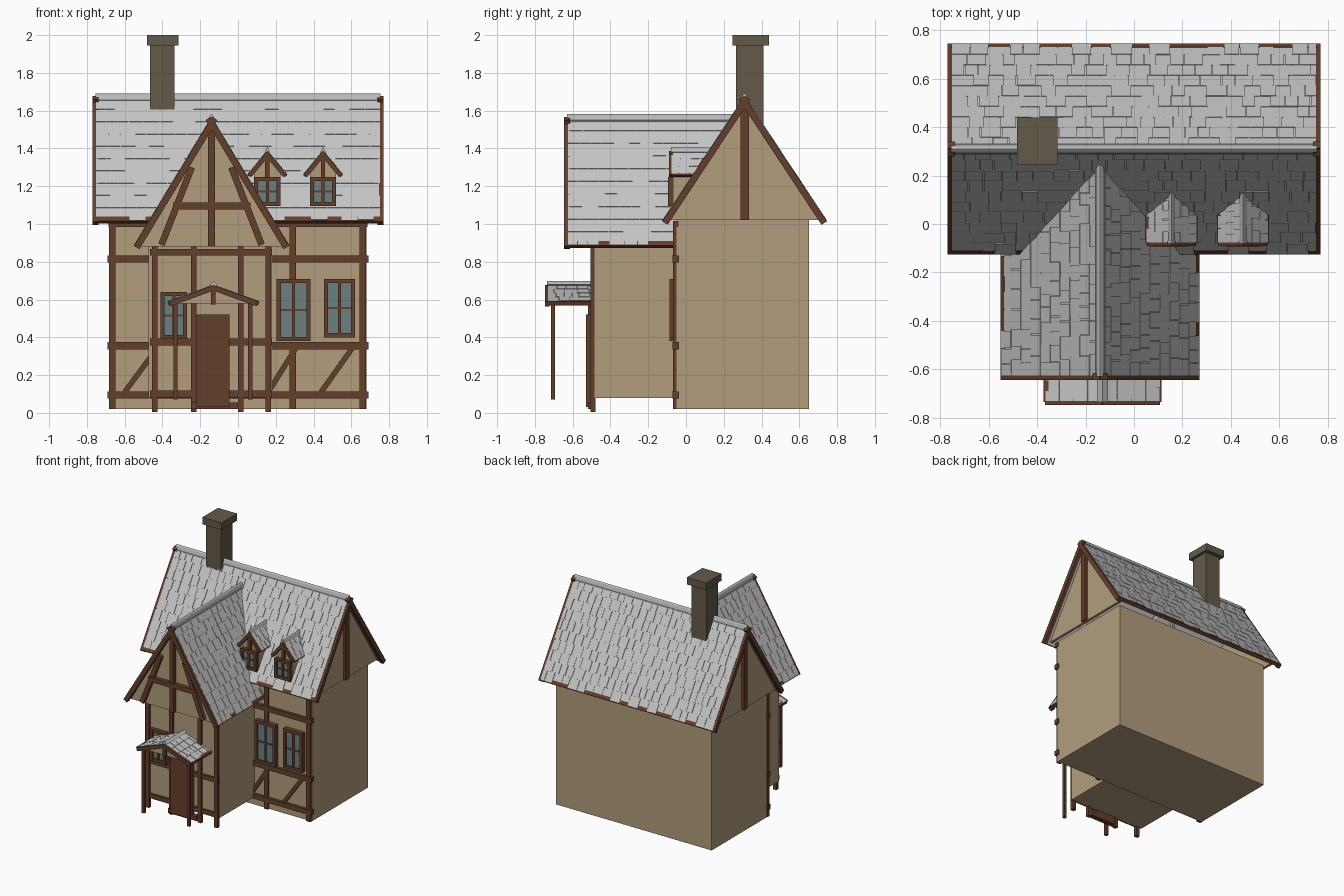
import bpy, bmesh, math, random
from mathutils import Vector

if "Cube" in bpy.data.objects:
    bpy.data.objects.remove(bpy.data.objects["Cube"])

random.seed(4)


def material(name, r, g, b):
    m = bpy.data.materials.new(name)
    lin = [((c / 255 + 0.055) / 1.055) ** 2.4 for c in (r, g, b)]
    m.diffuse_color = (*lin, 1)
    m.use_nodes = True
    m.node_tree.nodes["Principled BSDF"].inputs["Base Color"].default_value = m.diffuse_color
    return m


PLASTER = material("tan plaster", 178, 157, 125)
TIMBER = material("brown timber", 100, 62, 44)
SLATE = material("grey slate", 196, 196, 196)
RIDGE = material("ridge grey", 184, 186, 187)
STONE = material("chimney stone", 100, 90, 74)
GLASS = material("window glass", 108, 126, 128)


def make(name, bm, mat):
    bmesh.ops.recalc_face_normals(bm, faces=bm.faces)
    me = bpy.data.meshes.new(name)
    bm.to_mesh(me)
    bm.free()
    me.materials.append(mat)
    ob = bpy.data.objects.new(name, me)
    bpy.context.collection.objects.link(ob)
    return ob


def add_prism(bm, pts, offset):
    """Add a solid: polygon pts swept by offset."""
    a = [bm.verts.new(p) for p in pts]
    b = [bm.verts.new(Vector(p) + Vector(offset)) for p in pts]
    n = len(a)
    bm.faces.new(a)
    bm.faces.new(b[::-1])
    for i in range(n):
        bm.faces.new((a[i], b[i], b[(i + 1) % n], a[(i + 1) % n]))


def prism(name, pts, offset, mat):
    bm = bmesh.new()
    add_prism(bm, pts, offset)
    return make(name, bm, mat)


def box(name, x0, x1, y0, y1, z0, z1, mat):
    return prism(name, [(x0, y0, z0), (x1, y0, z0), (x1, y1, z0), (x0, y1, z0)],
                 (0, 0, z1 - z0), mat)


def beam(name, p, q, width, depth, normal, mat=TIMBER):
    """Straight timber from p to q; depth runs along normal."""
    p, q, n = Vector(p), Vector(q), Vector(normal).normalized()
    s = (q - p).cross(n).normalized() * width / 2
    d = n * depth / 2
    return prism(name, [p - s - d, p + s - d, p + s + d, p - s + d], q - p, mat)


def gable_roof(name, to_world, half, eave, apex, v0, back_eave, back_ridge,
               thick, rows, tile, board, both_ends=False):
    """Roof with ridge along v; u is across. to_world maps (u, v, z)."""
    W = lambda u, v, z: Vector(to_world(u, v, z))
    slope = math.hypot(half, apex - eave)
    nu, nz = (apex - eave) / slope, half / slope
    slabs, tiles = bmesh.new(), bmesh.new()
    for s in (-1, 1):
        up = W(s * nu, 0, nz) - W(0, 0, 0)

        def P(t, v):
            return W(s * half * (1 - t), v, eave + (apex - eave) * t)
        add_prism(slabs, [P(0, v0), P(0, back_eave), P(1, back_ridge), P(1, v0)], -up * thick)
        # overlapping courses of slates
        for r in range(rows):
            t0, t1 = r / rows, (r + 0.97) / rows
            end = back_eave + (back_ridge - back_eave) * t0
            v = v0 + 0.004
            while v < end - 0.01:
                w = min(tile * random.uniform(0.7, 1.3), end - v)
                add_prism(tiles, [P(t0, v), P(t0, v + w - 0.003), P(t1, v + w - 0.003), P(t1, v)],
                          up * random.uniform(0.002, 0.005))
                v += w
        # bargeboards and eave board
        a = W(0, 1, 0) - W(0, 0, 0)
        for v in ([v0, back_ridge] if both_ends else [v0]):
            beam(name + "_bargeboard", P(-0.01, v) - up * board * 0.45,
                 P(1.01, v) - up * board * 0.45, board, board * 0.9, a)
        beam(name + "_eave_board", P(0.01, v0) - up * board * 0.3,
             P(0.01, back_eave) - up * board * 0.3, board * 0.8, board * 0.8, up)
    make(name + "_slabs", slabs, SLATE)
    make(name + "_slates", tiles, SLATE)
    # ridge cap with an angled underside
    k = min(0.022, half * 0.14)
    m = k * (apex - eave) / half
    prism(name + "_ridge_cap",
          [W(-k, v0, apex - m + 0.012), W(-k * 0.45, v0, apex + 0.014), W(0, v0, apex + 0.022),
           W(k * 0.45, v0, apex + 0.014), W(k, v0, apex - m + 0.012), W(0, v0, apex - 0.01)],
          W(0, back_ridge, 0) - W(0, v0, 0), RIDGE)


def window(name, x0, x1, z0, z1, y, bars_z=1):
    """Framed window facing -y with glazing bars; y is the wall plane."""
    f = 0.022
    box(name + "_glass", x0 + f / 2, x1 - f / 2, y - 0.014, y + 0.01, z0 + f / 2, z1 - f / 2, GLASS)
    for x in (x0 + f / 2, x1 - f / 2):
        box(name + "_jamb", x - f / 2, x + f / 2, y - 0.028, y + 0.01, z0, z1, TIMBER)
    for z in (z0 + f / 2, z1 - f / 2):
        box(name + "_rail", x0, x1, y - 0.026, y + 0.01, z - f / 2, z + f / 2, TIMBER)
    cx = (x0 + x1) / 2
    box(name + "_mullion", cx - 0.008, cx + 0.008, y - 0.022, y, z0, z1, TIMBER)
    for i in range(bars_z):
        z = z0 + (z1 - z0) * (i + 1) / (bars_z + 1)
        box(name + "_bar", x0, x1, y - 0.02, y, z - 0.006, z + 0.006, TIMBER)


FRONT, SIDE = (0, 1, 0), (1, 0, 0)

# walls
box("main_walls", -0.68, 0.68, -0.05, 0.65, 0.02, 1.02, PLASTER)
box("wing_walls", -0.475, 0.18, -0.485, -0.04, 0.08, 0.88, PLASTER)

# main roof and its two gables
gable_roof("main_roof", lambda u, v, z: (v, u + 0.31, z), 0.43, 1.02, 1.67,
           -0.755, 0.755, 0.755, 0.025, 10, 0.07, 0.034, True)
for s in (-1, 1):
    prism("main_gable", [(s * 0.70, -0.085, 1.02), (s * 0.70, 0.705, 1.02), (s * 0.70, 0.31, 1.645)],
          (s * 0.02, 0, 0), PLASTER)
    beam("gable_king_post", (s * 0.725, 0.31, 1.02), (s * 0.725, 0.31, 1.63), 0.045, 0.03, SIDE)

# wing roof, gable and gable timbers
CX = -0.14
gable_roof("wing_roof", lambda u, v, z: (u + CX, v, z), 0.405, 0.89, 1.56,
           -0.63, -0.05, 0.25, 0.025, 10, 0.07, 0.034)
prism("wing_gable", [(CX - 0.375, -0.60, 0.88), (CX + 0.375, -0.60, 0.88), (CX, -0.60, 1.53)],
      (0, 0.02, 0), PLASTER)
beam("wing_king_post", (CX, -0.61, 0.88), (CX, -0.61, 1.53), 0.035, 0.035, FRONT)
beam("wing_collar", (CX - 0.205, -0.612, 1.095), (CX + 0.205, -0.612, 1.095), 0.036, 0.04, FRONT)
for s in (-1, 1):
    beam("wing_brace", (CX + s * 0.265, -0.61, 0.89), (CX + s * 0.105, -0.61, 1.30), 0.035, 0.035, FRONT)

# main front timbers
for x, z0, z1 in ((-0.665, 0.02, 1.0), (0.66, 0.02, 1.0), (0.29, 0.02, 0.35), (0.29, 0.70, 1.0)):
    beam("main_post", (x, -0.055, z0), (x, -0.055, z1), 0.035, 0.025, FRONT)
for z in (0.095, 0.355, 0.815):
    beam("main_rail", (-0.69, -0.054, z), (0.69, -0.054, z), 0.038, 0.036, FRONT)
beam("wall_plate", (-0.685, -0.055, 1.0), (0.685, -0.055, 1.0), 0.03, 0.03, FRONT)
for xa, za, xb, zb in ((-0.60, 0.11, -0.43, 0.34), (0.16, 0.11, 0.31, 0.35), (0.44, 0.11, 0.61, 0.35)):
    beam("main_brace", (xa, -0.055, za), (xb, -0.055, zb), 0.028, 0.022, FRONT)

# wing front timbers
for x in (-0.44, -0.235, 0.015, 0.16):
    beam("wing_post", (x, -0.492, 0.005), (x, -0.492, 0.88), 0.03, 0.028, FRONT)
for z in (0.10, 0.375, 0.85):
    beam("wing_rail", (-0.465, -0.49, z), (0.18, -0.49, z), 0.036, 0.022, FRONT)

# windows and door
window("main_window_left", 0.205, 0.385, 0.38, 0.71, -0.06)
window("main_window_right", 0.455, 0.62, 0.40, 0.71, -0.06)
window("wing_window", -0.41, -0.27, 0.39, 0.64, -0.49)
box("door", -0.22, -0.045, -0.53, -0.48, 0.03, 0.52, TIMBER)
box("doorstep", -0.25, 0.0, -0.52, -0.48, 0.02, 0.055, TIMBER)

# porch
PX = -0.13
gable_roof("porch_roof", lambda u, v, z: (u + PX, v, z), 0.235, 0.59, 0.675,
           -0.735, -0.485, -0.485, 0.015, 4, 0.05, 0.028)
prism("porch_gable", [(PX - 0.20, -0.72, 0.58), (PX + 0.20, -0.72, 0.58), (PX, -0.72, 0.655)],
      (0, 0.01, 0), PLASTER)
beam("porch_king_post", (PX, -0.73, 0.575), (PX, -0.73, 0.66), 0.024, 0.024, FRONT)
for x in (-0.33, 0.065):
    beam("porch_post", (x, -0.705, 0.07), (x, -0.705, 0.60), 0.022, 0.022, FRONT)

# dormers
for i, dx in enumerate((0.155, 0.45)):
    n = "dormer_%d" % (i + 1)
    prism(n + "_walls", [(dx - 0.07, -0.065, 1.09), (dx + 0.07, -0.065, 1.09), (dx + 0.07, -0.065, 1.28),
                         (dx, -0.065, 1.37), (dx - 0.07, -0.065, 1.28)], (0, 0.15, 0), PLASTER)
    gable_roof(n + "_roof", lambda u, v, z, c=dx: (u + c, v, z), 0.10, 1.265, 1.385,
               -0.08, 0.055, 0.14, 0.012, 3, 0.05, 0.024)
    window(n + "_window", dx - 0.07, dx + 0.07, 1.095, 1.25, -0.068)
    beam(n + "_king_post", (dx, -0.075, 1.25), (dx, -0.075, 1.37), 0.022, 0.022, FRONT)

# chimney
box("chimney_shaft", -0.465, -0.335, 0.265, 0.41, 1.45, 1.95, STONE)
box("chimney_cap", -0.483, -0.315, 0.245, 0.44, 1.945, 2.0, STONE)
